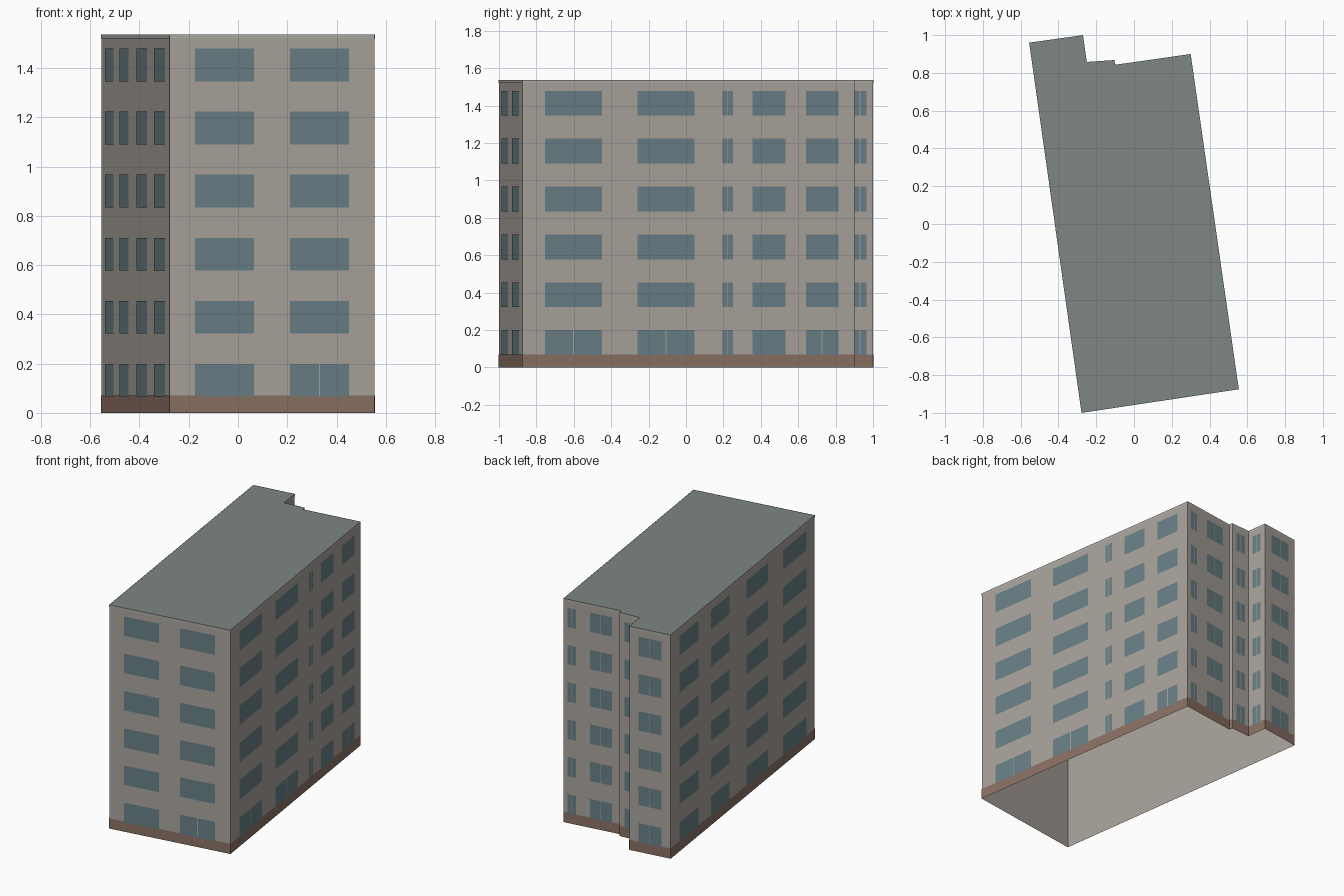
import bpy, bmesh
from mathutils import Vector

if "Cube" in bpy.data.objects:
    bpy.data.objects.remove(bpy.data.objects["Cube"])

FLOORS, PITCH = 6, 0.256
HEIGHT = FLOORS * PITCH
SILL, HEAD = 0.066, 0.199      # window bottom / top within a storey
GAP = 0.005                    # slit between paired panes

# Footprint corners, counter-clockwise from the front left
PLAN = [(-0.278, -1.0), (0.555, -0.875), (0.30, 0.90), (-0.10, 0.843),
        (-0.104, 0.868), (-0.25, 0.858), (-0.27, 1.0), (-0.555, 0.96)]

# Windows of each wall: start, end (fractions of wall), split: 0 none, 1 ground floor, 2 all floors
WINDOWS = [
    [(0.124, 0.412, 0), (0.586, 0.874, 1)],
    [(0.068, 0.239, 1), (0.346, 0.518, 1), (0.603, 0.634, 2), (0.693, 0.792, 0), (0.854, 0.952, 1)],
    [(0.07, 0.22, 2), (0.455, 0.835, 2)],
    [],
    [(0.25, 0.78, 2)],
    [(0.25, 0.75, 2)],
    [(0.22, 0.78, 2)],
    [(0.06, 0.19, 0), (0.277, 0.407, 0), (0.525, 0.675, 0), (0.778, 0.94, 0)],
]


def material(name, rgb):
    m = bpy.data.materials.new(name)
    m.diffuse_color = (*rgb, 1)
    m.use_nodes = True
    m.node_tree.nodes["Principled BSDF"].inputs["Base Color"].default_value = m.diffuse_color
    return m


def finish(name, bm, mat):
    me = bpy.data.meshes.new(name)
    bm.to_mesh(me)
    bm.free()
    me.materials.append(mat)
    ob = bpy.data.objects.new(name, me)
    bpy.context.collection.objects.link(ob)
    return ob


def panel(bm, wall, t0, t1, z0, z1, out=0.0):
    """Outward-facing rectangle on a wall, between fractions t0 and t1."""
    a, b = Vector(PLAN[wall]), Vector(PLAN[(wall + 1) % len(PLAN)])
    d = b - a
    off = Vector((d.y, -d.x)).normalized() * out
    p, q = a + d * t0 + off, a + d * t1 + off
    bm.faces.new([bm.verts.new((v.x, v.y, z))
                  for v, z in ((p, z0), (q, z0), (q, z1), (p, z1))])


def band(name, z0, z1, out, mat):
    """Strip running round every wall."""
    bm = bmesh.new()
    for w in range(len(PLAN)):
        panel(bm, w, 0, 1, z0, z1, out)
    bmesh.ops.remove_doubles(bm, verts=bm.verts, dist=1e-5)
    return finish(name, bm, mat)


wall_mat = material("wall_render", (0.40, 0.365, 0.33))
trim_mat = material("roof_trim", (0.42, 0.41, 0.39))
base_mat = material("plinth_brown", (0.26, 0.165, 0.127))
glass_mat = material("window_glass", (0.14, 0.215, 0.24))
roof_mat = material("roof_grey", (0.21, 0.24, 0.225))

# Wall shell (open underneath), plinth and thin roof edge
band("walls", 0, HEIGHT, 0, wall_mat)
band("plinth", 0, 0.07, 0.0012, base_mat)
band("roof_edge", HEIGHT - 0.016, HEIGHT, 0.0012, trim_mat)

# Flat roof
bm = bmesh.new()
bm.faces.new([bm.verts.new((x, y, HEIGHT)) for x, y in PLAN])
finish("roof", bm, roof_mat)

# Windows on every storey
bm = bmesh.new()
for w, openings in enumerate(WINDOWS):
    length = (Vector(PLAN[(w + 1) % len(PLAN)]) - Vector(PLAN[w])).length
    for t0, t1, split in openings:
        for f in range(FLOORS):
            z0, z1 = f * PITCH + SILL, f * PITCH + HEAD
            if split == 2 or (split == 1 and f == 0):
                mid, g = (t0 + t1) / 2, GAP / 2 / length
                spans = [(t0, mid - g), (mid + g, t1)]
            else:
                spans = [(t0, t1)]
            for s0, s1 in spans:
                panel(bm, w, s0, s1, z0, z1, 0.0025)
finish("windows", bm, glass_mat)
